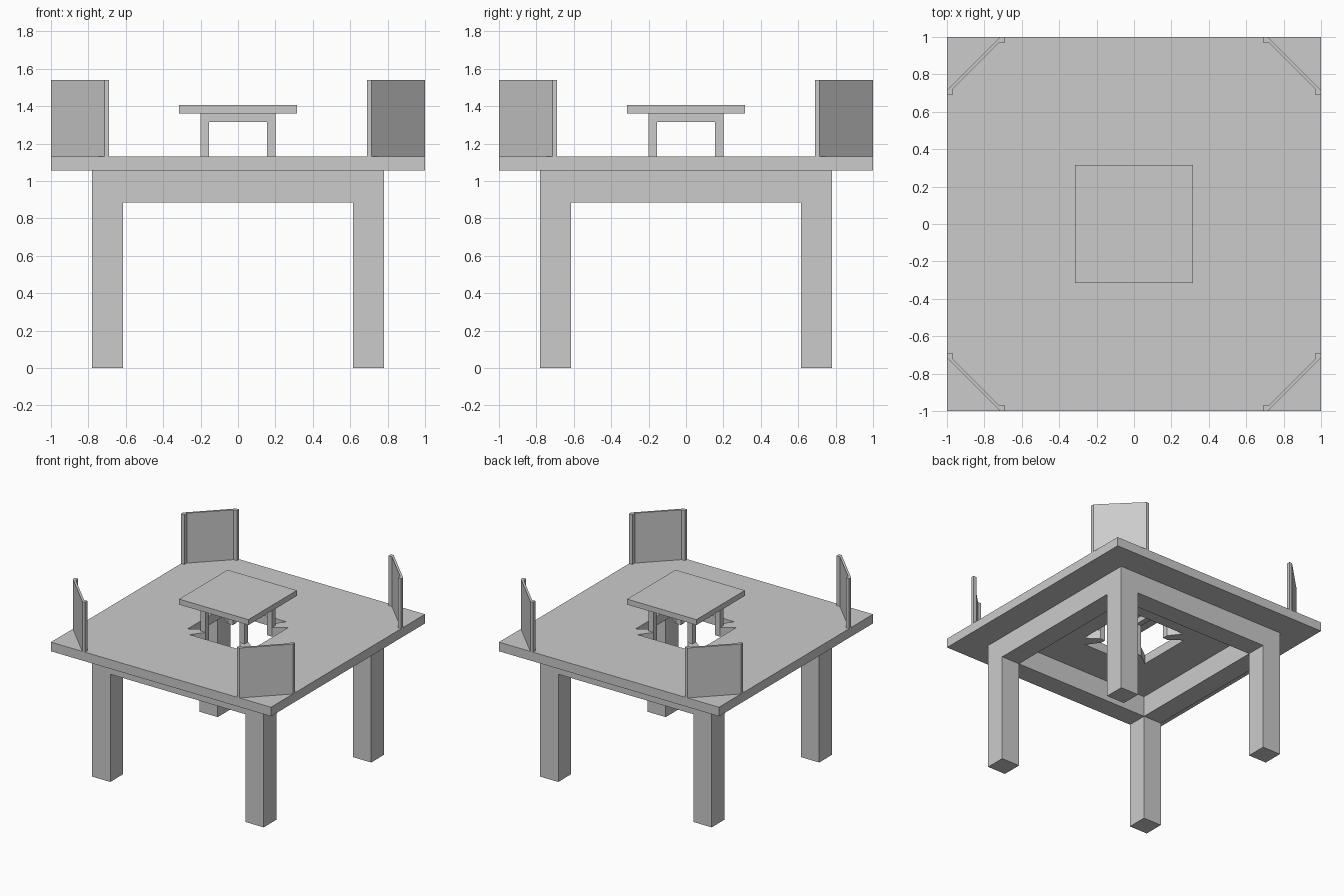
import bpy

if "Cube" in bpy.data.objects:
    bpy.data.objects.remove(bpy.data.objects["Cube"])


def prism(name, z0, z1, *loops):
    """Flat outlines (inner loops become holes) extruded from z0 to z1."""
    cu = bpy.data.curves.new(name, 'CURVE')
    cu.dimensions = '2D'
    cu.fill_mode = 'BOTH'
    cu.extrude = (z1 - z0) / 2
    for pts in loops:
        sp = cu.splines.new('POLY')
        sp.points.add(len(pts) - 1)
        for p, (x, y) in zip(sp.points, pts):
            p.co = (x, y, 0, 1)
        sp.use_cyclic_u = True
    ob = bpy.data.objects.new(name, cu)
    ob.location.z = (z0 + z1) / 2
    bpy.context.collection.objects.link(ob)
    bpy.ops.object.select_all(action='DESELECT')
    ob.select_set(True)
    bpy.context.view_layer.objects.active = ob
    bpy.ops.object.convert(target='MESH')
    bpy.ops.object.shade_flat()
    return ob


def square(r):
    return [(-r, -r), (r, -r), (r, r), (-r, r)]


def around(pts):
    """Repeat points four times, turning 90 degrees each time."""
    out = []
    for _ in range(4):
        out += pts
        pts = [(-y, x) for x, y in pts]
        turned.append(pts)
    return out


def four_turns(pts):
    for i in range(4):
        yield i + 1, pts
        pts = [(-y, x) for x, y in pts]


turned = []


def stand(prefix, inner, outer, z0, z_apron, z1):
    """Square apron frame with four corner legs below it."""
    prism(prefix + "_apron", z_apron, z1, square(outer), square(inner))
    leg = [(inner, -outer), (outer, -outer), (outer, -inner), (inner, -inner)]
    for i, pts in four_turns(leg):
        prism(f"{prefix}_leg_{i}", z0, z_apron, pts)


# Large table: legs, apron, and top with an opening that leaves corner webs
stand("table", 0.615, 0.78, 0, 0.885, 1.055)
opening = around([(0.23, -0.30), (0.155, -0.20), (0.155, -0.155),
                  (0.20, -0.155), (0.30, -0.23)])
prism("table_top", 1.055, 1.13, square(1.0), opening)

# Small raised table standing on the webs
stand("small_table", 0.155, 0.20, 1.13, 1.315, 1.36)
prism("small_table_top", 1.36, 1.405, square(0.315))

# Diagonal corner screens with thickened ends
screen = [(0.69, -1), (0.715, -1), (1, -0.715), (1, -0.69),
          (0.97, -0.69), (0.97, -0.72), (0.72, -0.97), (0.69, -0.97)]
for i, pts in four_turns(screen):
    prism(f"corner_screen_{i}", 1.13, 1.54, pts)
